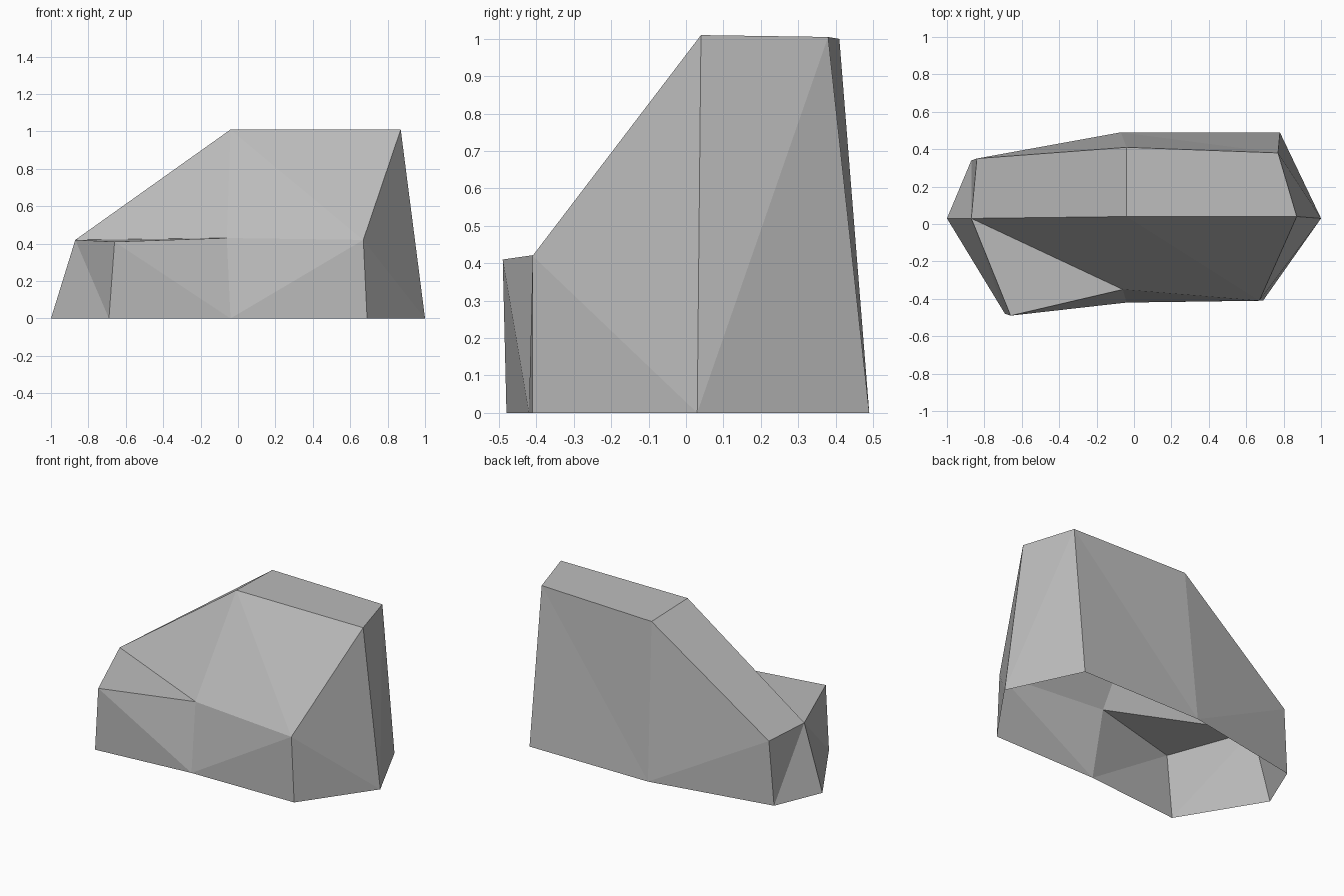
import bpy
import bmesh

default_cube = bpy.data.objects.get("Cube")
if default_cube:
    bpy.data.objects.remove(default_cube, do_unlink=True)

# Single stone colour
stone = bpy.data.materials.new("stone_grey")
stone.use_nodes = True
grey = (0.5, 0.5, 0.5, 1)
stone.diffuse_color = grey
stone.node_tree.nodes["Principled BSDF"].inputs["Base Color"].default_value = grey

# Ground outline, running from the left end around the front
GROUND = [(-1, .03), (-.69, -.48), (-.04, -.42), (.69, -.41),
          (1, .03), (.78, .49), (-.07, .49), (-.87, .34)]

# Upper rim in the same order: low shelf in front, tall block behind
RIM = [(-.87, .03, .42), (-.66, -.49, .41), (-.06, -.35, .43), (.67, -.41, .42),
       (.87, .04, 1.01), (.77, .38, 1.005), (-.04, .41, 1), (-.84, .35, .415)]
PEAK = (-.04, .04, 1.01)

# Panels whose crease climbs from their first ground corner
RISING = {2, 4, 6, 7}

bm = bmesh.new()
ground = [bm.verts.new((x, y, 0)) for x, y in GROUND]
rim = [bm.verts.new(corner) for corner in RIM]
peak = bm.verts.new(PEAK)

# Side panels, each folded along one diagonal; the underside stays open
for i in range(len(ground)):
    j = (i + 1) % len(ground)
    if i in RISING:
        bm.faces.new((ground[i], ground[j], rim[j]))
        bm.faces.new((ground[i], rim[j], rim[i]))
    else:
        bm.faces.new((ground[i], ground[j], rim[i]))
        bm.faces.new((ground[j], rim[j], rim[i]))

# Front shelf, sloping front, flat top and sloping shoulder
left, front_left, front_mid, front_right, right, back_right, back_mid, back_left = rim
for corners in (
    (left, front_left, front_mid),
    (left, front_mid, peak),
    (peak, front_mid, front_right),
    (peak, front_right, right),
    (peak, right, back_right, back_mid),
    (left, peak, back_mid, back_left),
):
    bm.faces.new(corners)

mesh = bpy.data.meshes.new("rock")
bm.to_mesh(mesh)
bm.free()
mesh.materials.append(stone)

rock = bpy.data.objects.new("rock", mesh)
bpy.context.scene.collection.objects.link(rock)
